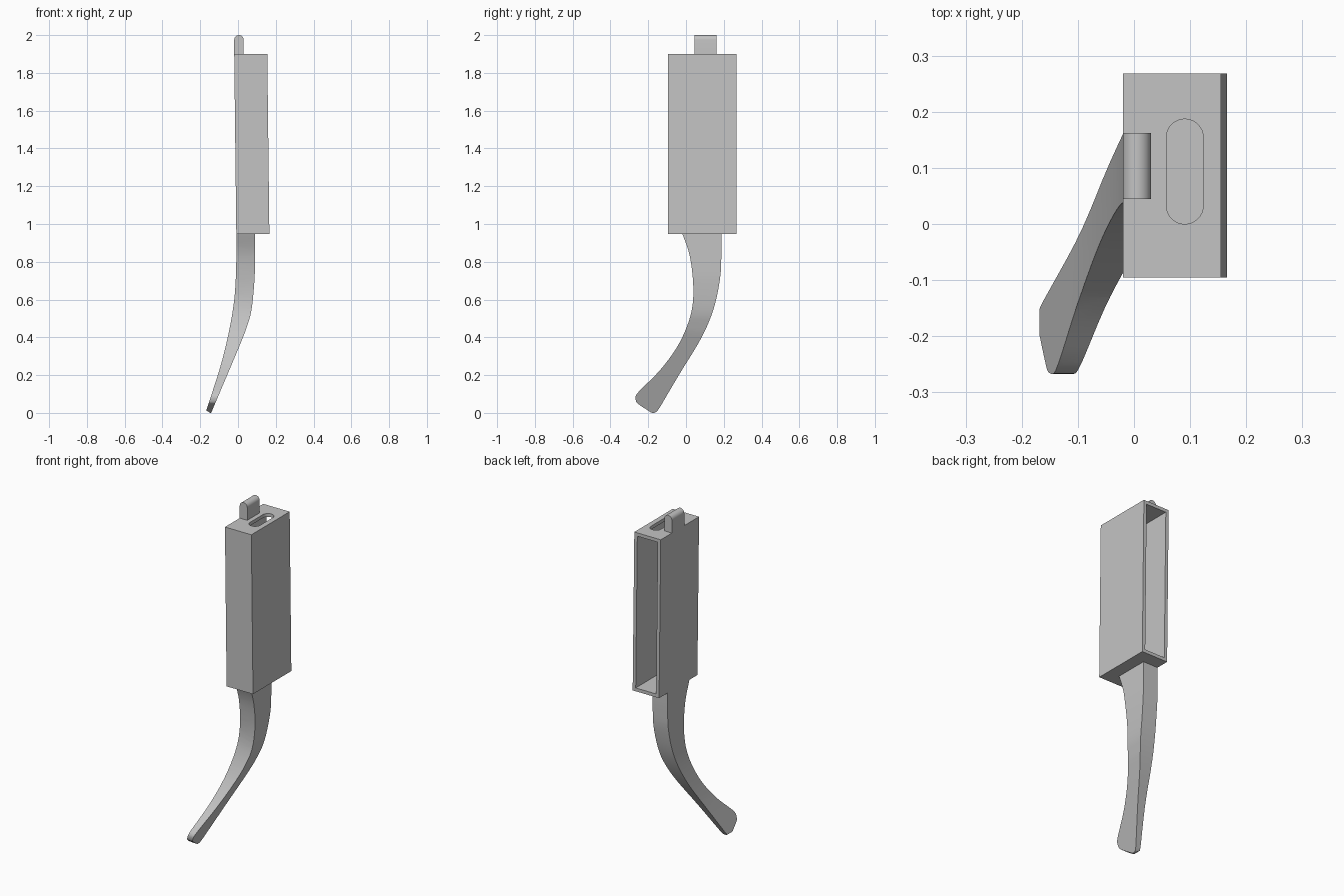
import bpy
import bmesh
import math
from mathutils import Vector

cube = bpy.data.objects.get("Cube")
if cube:
    bpy.data.objects.remove(cube, do_unlink=True)

grey = bpy.data.materials.new("plain_grey")
grey.use_nodes = True
grey.diffuse_color = (0.55, 0.55, 0.55, 1)
grey.node_tree.nodes["Principled BSDF"].inputs["Base Color"].default_value = grey.diffuse_color


def prism(name, outline, sweep):
    """Solid made by sweeping a flat outline of 3D points along a vector."""
    bm = bmesh.new()
    face = bm.faces.new([bm.verts.new(p) for p in outline])
    moved = bmesh.ops.extrude_face_region(bm, geom=[face])["geom"]
    verts = [g for g in moved if isinstance(g, bmesh.types.BMVert)]
    bmesh.ops.translate(bm, verts=verts, vec=sweep)
    bmesh.ops.recalc_face_normals(bm, faces=bm.faces)
    mesh = bpy.data.meshes.new(name)
    bm.to_mesh(mesh)
    bm.free()
    mesh.materials.append(grey)
    obj = bpy.data.objects.new(name, mesh)
    bpy.context.collection.objects.link(obj)
    return obj


def combine(target, tool, operation):
    """Apply a boolean and discard the tool."""
    mod = target.modifiers.new("boolean", "BOOLEAN")
    mod.object, mod.operation, mod.solver = tool, operation, "EXACT"
    bpy.context.view_layer.objects.active = target
    bpy.ops.object.modifier_apply(modifier=mod.name)
    bpy.data.objects.remove(tool, do_unlink=True)


def smooth(obj, degrees):
    bpy.ops.object.select_all(action="DESELECT")
    obj.select_set(True)
    bpy.context.view_layer.objects.active = obj
    bpy.ops.object.shade_smooth_by_angle(angle=math.radians(degrees))


def spline(points, steps=5):
    """Smooth curve through the points."""
    pts = [Vector(p) for p in points]
    pts = [2 * pts[0] - pts[1]] + pts + [2 * pts[-1] - pts[-2]]
    out = []
    for a, b, c, d in zip(pts, pts[1:], pts[2:], pts[3:]):
        for i in range(steps):
            t = i / steps
            out.append(0.5 * (2 * b + (c - a) * t + (2 * a - 5 * b + 4 * c - d) * t ** 2
                              + (3 * b - a - 3 * c + d) * t ** 3))
    return out + [pts[-2]]


def arc(cx, cy, r, start, end, n=16):
    angles = [math.radians(start + (end - start) * i / n) for i in range(n + 1)]
    return [(cx + r * math.cos(a), cy + r * math.sin(a)) for a in angles]


# Slightly leaning housing
BOTTOM, TOP, WALL = 0.948, 1.9, 0.02
LEAN = -0.011 / (TOP - BOTTOM)


def leaning_box(name, x0, x1, y0, y1, z0, z1):
    corners = [(x0, z0), (x1, z0), (x1, z1), (x0, z1)]
    return prism(name, [(x + LEAN * (z - BOTTOM), y0, z) for x, z in corners], (0, y1 - y0, 0))


housing = leaning_box("housing", -0.009, 0.166, -0.095, 0.268, BOTTOM, TOP)
cavity = leaning_box("cavity_cutter", -0.009 + WALL, 0.166 - WALL, -0.095 + WALL, 0.4,
                     BOTTOM + WALL, TOP - WALL)
combine(housing, cavity, "DIFFERENCE")

# Rounded slot through the top wall
slot = arc(0.0905, 0.154, 0.033, 0, 180) + arc(0.0905, 0.033, 0.033, 180, 360)
combine(housing, prism("slot_cutter", [(x, y, TOP - 0.1) for x, y in slot], (0, 0, 0.2)),
        "DIFFERENCE")
smooth(housing, 30)

# Round-topped lug
lug_outline = [(-0.02, TOP - 0.005), (0.03, TOP - 0.005)] + arc(0.005, 1.975, 0.025, 0, 180)
lug = prism("top_lug", [(x, 0.045, z) for x, z in lug_outline], (0, 0.117, 0))
smooth(lug, 30)

# Curved handle: the side outline crossed with the tapering front outline
START = BOTTOM + 0.008
front_edge = spline([(-0.022, START), (0.02, 0.83), (0.039, 0.66), (0.025, 0.52),
                     (-0.035, 0.37), (-0.13, 0.235), (-0.245, 0.118)])
tip = spline([(-0.245, 0.118), (-0.266, 0.09), (-0.264, 0.06), (-0.25, 0.045),
              (-0.2, 0.012), (-0.178, 0.0), (-0.156, 0.006), (-0.138, 0.03)], 3)
back_edge = spline([(-0.138, 0.03), (-0.035, 0.205), (0.08, 0.395), (0.146, 0.55),
                    (0.18, 0.71), (0.187, 0.83), (0.187, START)])
side = front_edge[:-1] + tip[:-1] + back_edge
handle = prism("curved_handle", [(-0.4, y, z) for y, z in side], (0.8, 0, 0))

right_face = spline([(-0.009, START), (-0.01, 0.76), (-0.02, 0.6), (-0.046, 0.44),
                     (-0.092, 0.25), (-0.168, 0.012)])
left_face = spline([(-0.143, -0.002), (0.01, 0.36), (0.05, 0.465), (0.072, 0.55),
                    (0.087, 0.7), (0.09, 0.83), (0.09, START)])
taper = prism("taper_cutter", [(x, -0.5, z) for x, z in right_face + left_face], (0, 1, 0))
combine(handle, taper, "INTERSECT")
smooth(handle, 30)
